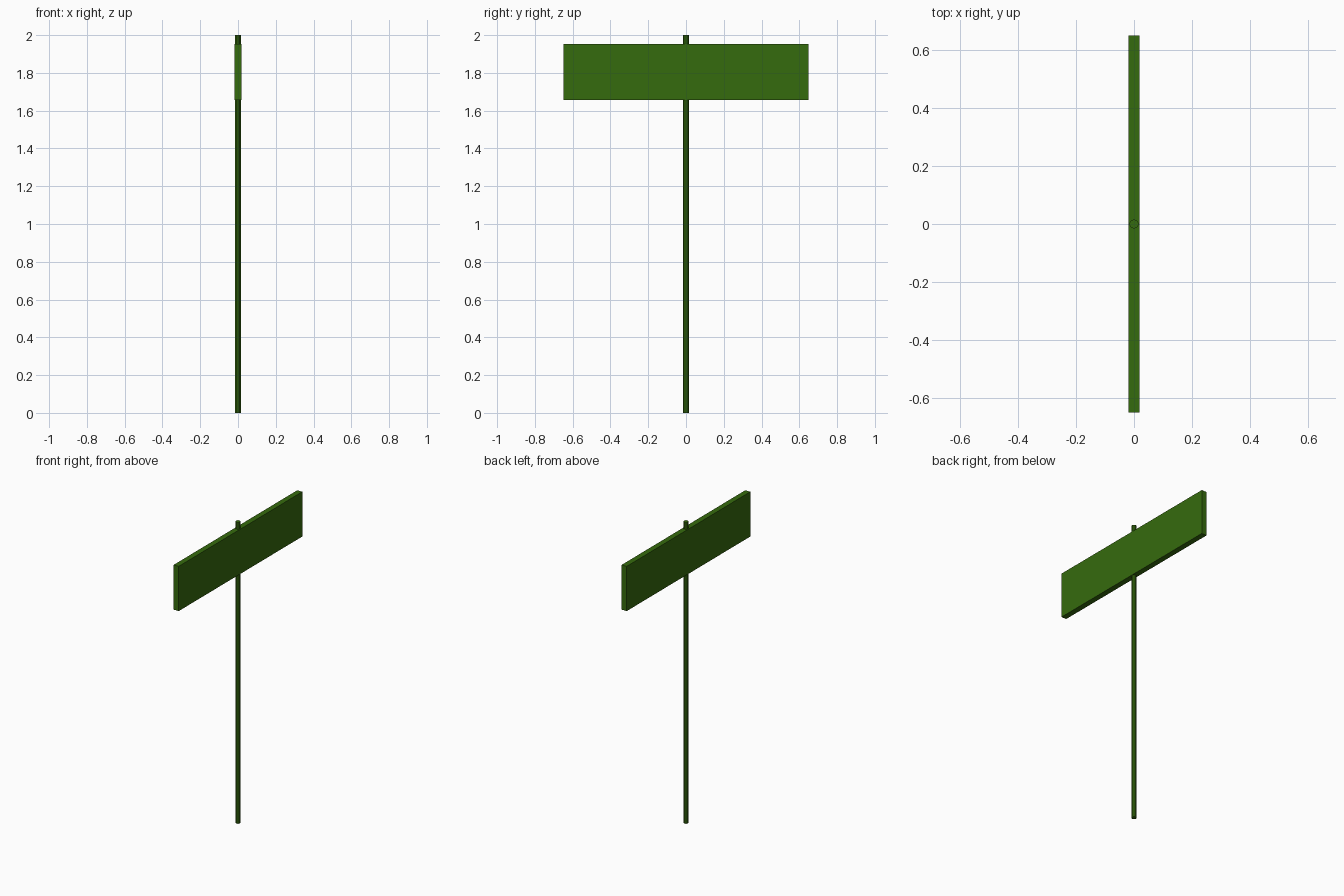
import bpy

# Remove the default cube
default = bpy.data.objects.get("Cube")
if default:
    bpy.data.objects.remove(default, do_unlink=True)

HEIGHT = 2.0
POST_RADIUS = 0.0155
BOARD_SIZE = (0.037, 1.296, 0.297)
BOARD_CENTRE = 1.805

# Single painted finish
green = bpy.data.materials.new("dark_green")
green.use_nodes = True
colour = (0.036, 0.145, 0.004, 1.0)
green.diffuse_color = colour
green.node_tree.nodes["Principled BSDF"].inputs["Base Color"].default_value = colour


def finish(name):
    obj = bpy.context.object
    obj.name = name
    obj.data.name = name
    obj.data.materials.append(green)
    return obj


# Slim post, full height and showing above the board
bpy.ops.mesh.primitive_cylinder_add(
    vertices=10, radius=POST_RADIUS, depth=HEIGHT, location=(0, 0, HEIGHT / 2))
finish("post")

# Long flat sign board, running front to back
bpy.ops.mesh.primitive_cube_add(size=1, location=(0, 0, BOARD_CENTRE))
board = finish("sign_board")
board.scale = BOARD_SIZE
bpy.ops.object.transform_apply(location=False, rotation=False, scale=True)
